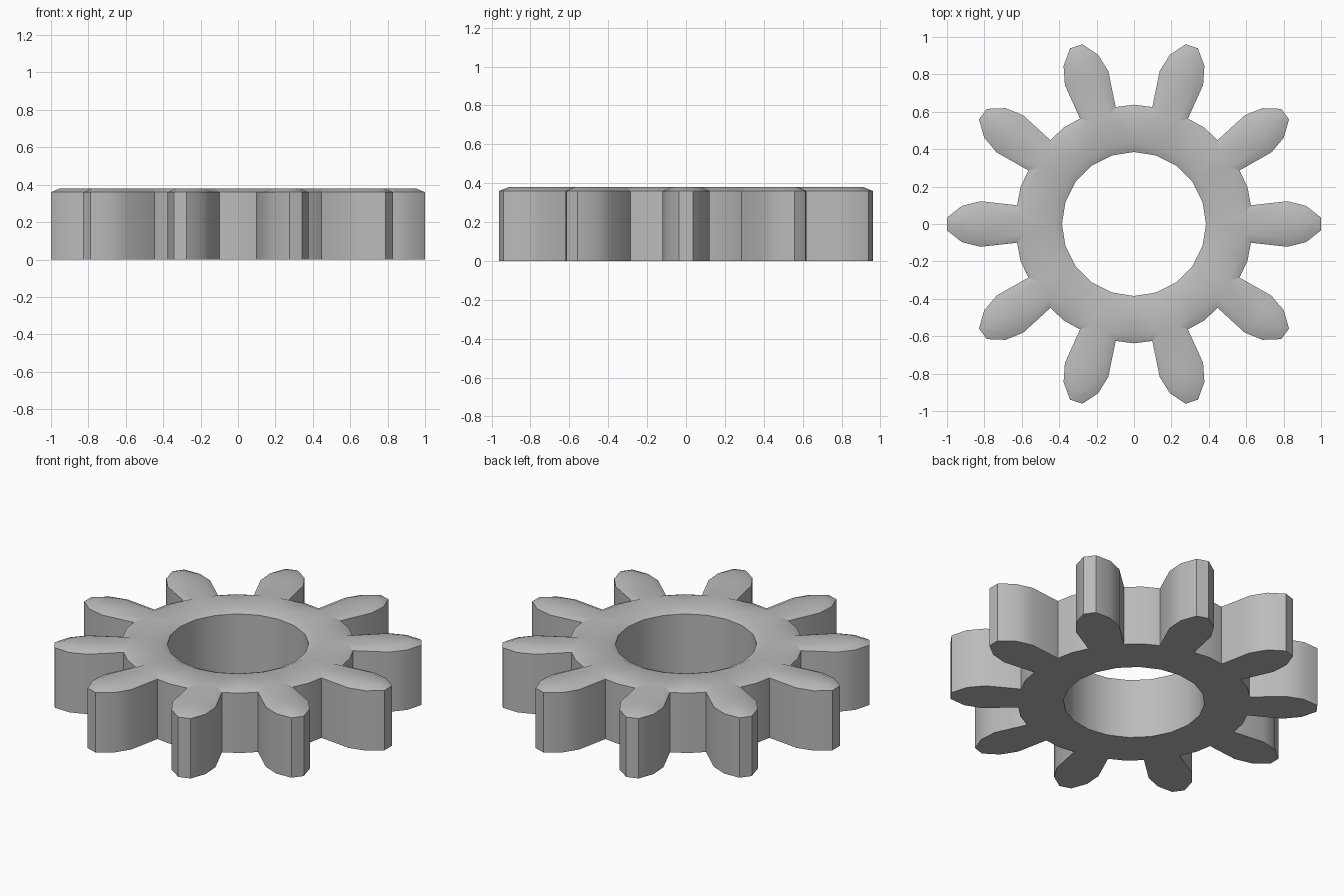
import bpy
import bmesh
import math
from mathutils import Matrix, Vector

cube = bpy.data.objects.get("Cube")
if cube:
    bpy.data.objects.remove(cube)

TEETH = 10
RIM_Z, HEIGHT = 0.36, 0.38
BORE_RADIUS, BORE_SIDES = 0.385, 20
BEVEL = 0.045

steel = bpy.data.materials.new("grey_metal")
steel.use_nodes = True
grey = (0.5, 0.5, 0.5, 1)
steel.diffuse_color = grey
steel.node_tree.nodes["Principled BSDF"].inputs["Base Color"].default_value = grey

# One tooth: root, flank, shoulder, tip, then mirrored, then the middle of the gap
half = [(0.625, 0.1), (0.82, 0.122), (0.92, 0.097), (0.999, 0.035)]
tooth = [(x, -y) for x, y in half] + half[::-1]
gap = math.pi / TEETH
tooth.append((0.638 * math.cos(gap), 0.638 * math.sin(gap)))

outline = []
for i in range(TEETH):
    turn = Matrix.Rotation(i * math.tau / TEETH, 3, "Z")
    outline += [turn @ Vector((x, y, 0)) for x, y in tooth]
bore = [Vector((BORE_RADIUS * math.cos(a), BORE_RADIUS * math.sin(a), 0))
        for a in (i * math.tau / BORE_SIDES for i in range(BORE_SIDES))]

# Flat underside with the bore as a hole
bm = bmesh.new()
edges = []
for loop in (outline, bore):
    verts = [bm.verts.new(p) for p in loop]
    edges += [bm.edges.new((v, verts[i - 1])) for i, v in enumerate(verts)]
bmesh.ops.triangle_fill(bm, edges=edges, use_beauty=True, normal=(0, 0, -1))

# Straight walls up to the rim
result = bmesh.ops.extrude_face_region(bm, geom=bm.faces[:], use_keep_orig=True)
top_verts = [g for g in result["geom"] if isinstance(g, bmesh.types.BMVert)]
top_faces = [g for g in result["geom"] if isinstance(g, bmesh.types.BMFace)]
bmesh.ops.translate(bm, verts=top_verts, vec=(0, 0, RIM_Z))
bmesh.ops.recalc_face_normals(bm, faces=bm.faces[:])

# Shallow bevel around the top
bmesh.ops.inset_region(bm, faces=top_faces, thickness=BEVEL,
                       use_even_offset=True, use_boundary=True)
for v in {v for f in top_faces for v in f.verts}:
    v.co.z = HEIGHT

mesh = bpy.data.meshes.new("gear")
bm.to_mesh(mesh)
bm.free()
mesh.materials.append(steel)
gear = bpy.data.objects.new("gear", mesh)
bpy.context.collection.objects.link(gear)

bpy.context.view_layer.objects.active = gear
gear.select_set(True)
bpy.ops.object.shade_smooth_by_angle(angle=math.radians(30))
